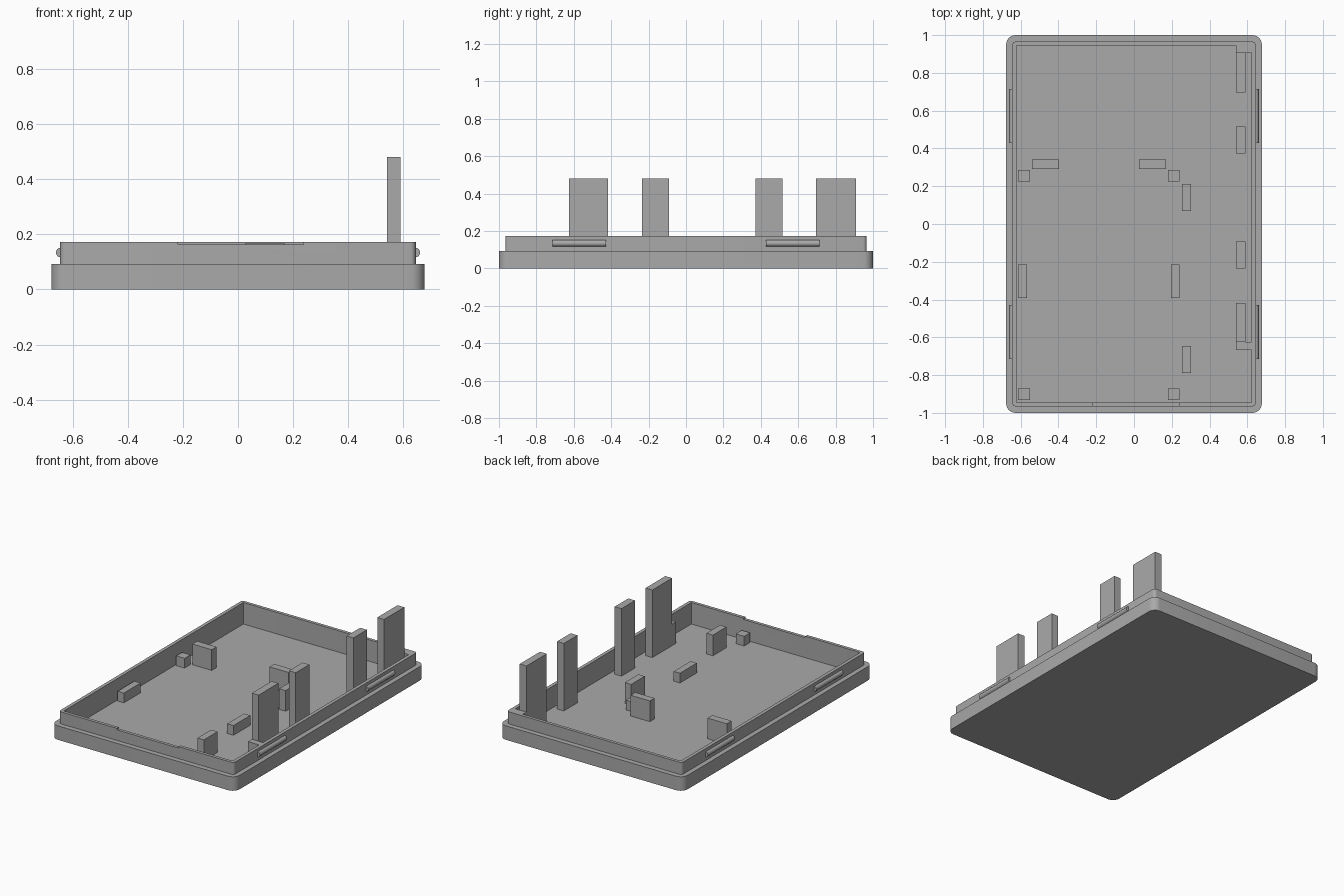
import bpy, bmesh, math
from mathutils import Matrix

cube = bpy.data.objects.get("Cube")
if cube:
    bpy.data.objects.remove(cube, do_unlink=True)

grey = bpy.data.materials.new("plain_grey")
grey.use_nodes = True
colour = (0.4, 0.4, 0.4, 1)
grey.diffuse_color = colour
grey.node_tree.nodes["Principled BSDF"].inputs["Base Color"].default_value = colour

FLOOR, STEP, RIM, POST_TOP = 0.03, 0.093, 0.173, 0.48
TALL, LOW = 0.168, 0.095


def finish(name, bm):
    bmesh.ops.recalc_face_normals(bm, faces=bm.faces)
    mesh = bpy.data.meshes.new(name)
    bm.to_mesh(mesh)
    bm.free()
    mesh.materials.append(grey)
    obj = bpy.data.objects.new(name, mesh)
    bpy.context.collection.objects.link(obj)
    return obj


def block(name, x0, x1, y0, y1, z0, z1):
    bm = bmesh.new()
    size = Matrix.Diagonal((x1 - x0, y1 - y0, z1 - z0, 1))
    place = Matrix.Translation(((x0 + x1) / 2, (y0 + y1) / 2, (z0 + z1) / 2))
    bmesh.ops.create_cube(bm, size=1, matrix=place @ size)
    return finish(name, bm)


def smooth(obj):
    bpy.ops.object.select_all(action="DESELECT")
    obj.select_set(True)
    bpy.context.view_layer.objects.active = obj
    bpy.ops.object.shade_smooth_by_angle(angle=math.radians(30))


def ring(bm, hx, hy, radius, z, steps=6):
    """Loop of vertices around a rounded rectangle."""
    verts = []
    for quarter, (sx, sy) in enumerate([(1, 1), (-1, 1), (-1, -1), (1, -1)]):
        for i in range(steps + 1):
            a = (quarter + i / steps) * math.pi / 2
            verts.append(bm.verts.new((sx * (hx - radius) + radius * math.cos(a),
                                       sy * (hy - radius) + radius * math.sin(a), z)))
    return verts


# Tray: stepped outer wall, rim and recessed floor
bm = bmesh.new()
profile = [(0.677, 1.0, 0.05, 0), (0.677, 1.0, 0.05, STEP),
           (0.645, 0.966, 0.02, STEP), (0.645, 0.966, 0.02, RIM),
           (0.622, 0.945, 0.003, RIM), (0.622, 0.945, 0.003, FLOOR)]
rings = [ring(bm, *p) for p in profile]
for low, high in zip(rings, rings[1:]):
    for i in range(len(low)):
        j = (i + 1) % len(low)
        bm.faces.new((low[i], low[j], high[j], high[i]))
bm.faces.new(rings[0])
bm.faces.new(rings[-1])
tray = finish("tray", bm)

# Shallow notch in the front rim
cutter = block("notch_cutter", -0.217, 0.237, -0.99, -0.92, 0.163, 0.2)
cutter.hide_render = True
cut = tray.modifiers.new("front_notch", "BOOLEAN")
cut.operation, cut.object, cut.solver = "DIFFERENCE", cutter, "EXACT"
bpy.context.view_layer.objects.active = tray
bpy.ops.object.modifier_apply(modifier=cut.name)
bpy.data.objects.remove(cutter, do_unlink=True)
smooth(tray)

# Tall posts along the left wall
for i, (y0, y1) in enumerate([(-0.625, -0.417), (-0.235, -0.092), (0.372, 0.515), (0.695, 0.908)]):
    block(f"tall_post_{i + 1}", 0.54, 0.59, y0, y1, FLOOR, POST_TOP)

# Wall blocks that brace the end posts
block("front_brace", 0.54, 0.63, -0.667, -0.625, FLOOR, RIM)
block("back_brace", 0.54, 0.63, 0.908, 0.95, FLOOR, RIM)

# Upright tabs on the floor
for i, x in enumerate((-0.54, 0.027)):
    block(f"cross_tab_{i + 1}", x, x + 0.142, 0.292, 0.342, FLOOR, TALL)
for i, y in enumerate((-0.79, 0.07)):
    block(f"long_tab_{i + 1}", 0.255, 0.302, y, y + 0.143, FLOOR, TALL)

# Low supports: corner cubes and side bars
for i, x in enumerate((-0.613, 0.18)):
    for j, y in enumerate((-0.932, 0.225)):
        block(f"support_cube_{i + 1}_{j + 1}", x, x + 0.062, y, y + 0.062, FLOOR, LOW)
for i, x in enumerate((-0.613, 0.195)):
    block(f"support_bar_{i + 1}", x, x + 0.046, -0.392, -0.215, FLOOR, LOW)

# Rounded snap ridges on both sides
for side, sx in (("left", 1), ("right", -1)):
    for end, sy in (("front", -1), ("back", 1)):
        bm = bmesh.new()
        place = Matrix.Translation((sx * 0.643, sy * 0.571, 0.134))
        bmesh.ops.create_cone(bm, cap_ends=True, segments=24, radius1=0.0175, radius2=0.0175,
                              depth=0.285, matrix=place @ Matrix.Rotation(math.pi / 2, 4, "X"))
        smooth(finish(f"snap_ridge_{side}_{end}", bm))
